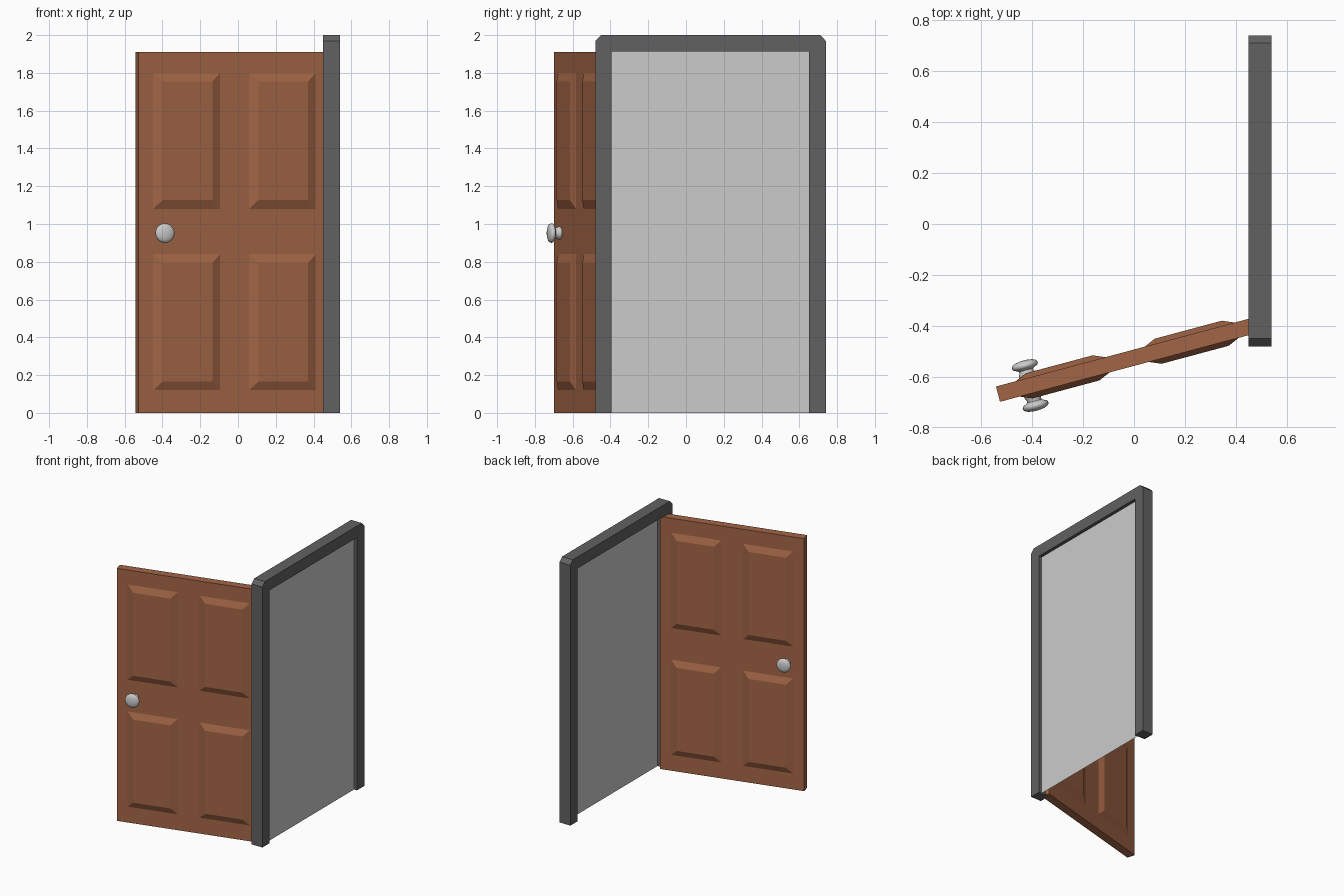
import bpy, bmesh
from math import radians, cos, sin, tau
from mathutils import Matrix, Vector

if "Cube" in bpy.data.objects:
    bpy.data.objects.remove(bpy.data.objects["Cube"])


def material(name, rgb):
    m = bpy.data.materials.new(name)
    m.diffuse_color = (*rgb, 1)
    m.use_nodes = True
    m.node_tree.nodes["Principled BSDF"].inputs["Base Color"].default_value = m.diffuse_color
    return m


WOOD = material("brown wood", (0.36, 0.13, 0.06))
DARK = material("dark grey", (0.12, 0.12, 0.12))


def finish(name, bm, mat=None, matrix=None):
    bmesh.ops.recalc_face_normals(bm, faces=bm.faces)
    me = bpy.data.meshes.new(name)
    bm.to_mesh(me)
    bm.free()
    ob = bpy.data.objects.new(name, me)
    bpy.context.collection.objects.link(ob)
    if mat:
        me.materials.append(mat)
    if matrix:
        ob.matrix_world = matrix
    return ob


# Door frame: arch outline in the YZ plane with clipped top corners, extruded along X
X0, X1 = 0.45, 0.54
outline = [(-0.48, 0), (-0.48, 1.97), (-0.45, 2), (0.71, 2), (0.74, 1.97),
           (0.74, 0), (0.652, 0), (0.652, 1.913), (-0.395, 1.913), (-0.395, 0)]
bm = bmesh.new()
face = bm.faces.new([bm.verts.new((X0, y, z)) for y, z in outline])
ext = bmesh.ops.extrude_face_region(bm, geom=[face], use_keep_orig=True)
bmesh.ops.translate(bm, vec=(X1 - X0, 0, 0),
                    verts=[v for v in ext["geom"] if isinstance(v, bmesh.types.BMVert)])
finish("door_frame", bm, DARK)

# Flat sheet filling the doorway
bm = bmesh.new()
bm.faces.new([bm.verts.new((0.515, y, z)) for y, z in
              [(-0.395, 0), (0.652, 0), (0.652, 1.913), (-0.395, 1.913)]])
finish("doorway_sheet", bm)

# Open door: local x runs from the free edge to the hinge, local -y is the front
LENGTH, HEIGHT, HALF = 1.05, 1.91, 0.031
DOOR = Matrix.Translation((-0.534, -0.668, 0)) @ Matrix.Rotation(radians(15), 4, "Z")
bm = bmesh.new()
bmesh.ops.create_cube(bm, size=1)
bmesh.ops.scale(bm, vec=(LENGTH, HALF * 2, HEIGHT), verts=bm.verts)
bmesh.ops.translate(bm, vec=(LENGTH / 2, 0, HEIGHT / 2), verts=bm.verts)
finish("door_slab", bm, WOOD, DOOR)


# Raised panels with sloped borders
def raised_panel(name, u0, u1, z0, z1, side):
    bm = bmesh.new()
    rings = []
    for inset, y in ((0, HALF), (0.046, HALF + 0.02)):
        a, b, c, d = u0 + inset, u1 - inset, z0 + inset, z1 - inset
        rings.append([bm.verts.new((u, side * y, z))
                      for u, z in ((a, c), (b, c), (b, d), (a, d))])
    low, high = rings
    for i in range(4):
        j = (i + 1) % 4
        bm.faces.new((low[i], low[j], high[j], high[i]))
    bm.faces.new(high)
    bm.faces.new(low[::-1])
    finish(name, bm, WOOD, DOOR)


# Turned knob, revolved around the door's normal
KNOB = [(0.032, 0), (0.035, 0.008), (0.034, 0.014), (0.029, 0.024), (0.029, 0.032),
        (0.038, 0.037), (0.048, 0.041), (0.052, 0.048), (0.051, 0.055),
        (0.046, 0.062), (0.034, 0.067), (0.018, 0.07), (0, 0.071)]


def knob(name, side):
    bm = bmesh.new()
    pts = [bm.verts.new((0.131 + r, side * (HALF + h), 0.952)) for r, h in KNOB]
    edges = [bm.edges.new(p) for p in zip(pts, pts[1:])]
    bmesh.ops.spin(bm, geom=pts + edges, cent=(0.131, 0, 0.952), axis=(0, 1, 0),
                   angle=tau, steps=24, use_merge=False)
    bmesh.ops.remove_doubles(bm, verts=bm.verts, dist=1e-4)
    ob = finish(name, bm, None, DOOR)
    bpy.ops.object.select_all(action="DESELECT")
    bpy.context.view_layer.objects.active = ob
    ob.select_set(True)
    bpy.ops.object.shade_smooth_by_angle(angle=radians(50))


# Both faces of the door carry the same fittings
for side, where in ((-1, "front"), (1, "back")):
    for row, (z0, z1) in (("lower", (0.12, 0.84)), ("upper", (1.08, 1.80))):
        for col, (u0, u1) in (("outer", (0.08, 0.445)), ("hinge", (0.605, 0.97))):
            raised_panel(f"{where}_{row}_{col}_panel", u0, u1, z0, z1, side)
    knob(f"{where}_knob", side)
